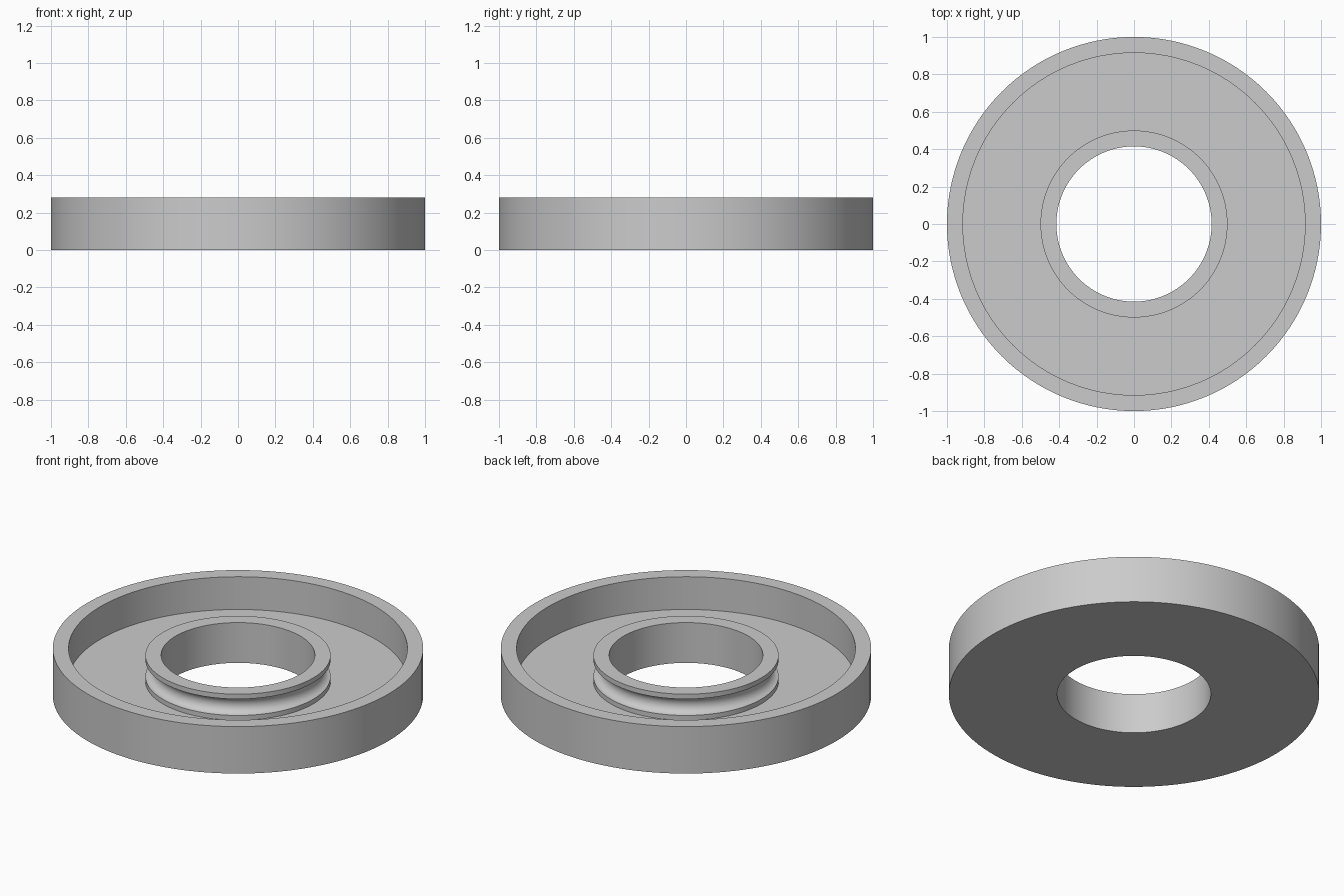
import bpy, bmesh, math
from mathutils import Vector

cube = bpy.data.objects.get("Cube")
if cube:
    bpy.data.objects.remove(cube, do_unlink=True)

SEGMENTS = 128
HOLE_R, HUB_R, WALL_R, OUTER_R = 0.415, 0.5, 0.915, 1.0
FLOOR_Z, HUB_Z, RIM_Z = 0.085, 0.24, 0.28

# Single grey finish
grey = bpy.data.materials.new("light_grey")
grey.use_nodes = True
color = (0.6, 0.6, 0.6, 1)
grey.diffuse_color = color
grey.node_tree.nodes["Principled BSDF"].inputs["Base Color"].default_value = color


def lathe(name, profile):
    """Revolve a closed (radius, height) profile around z."""
    bm = bmesh.new()
    verts = [bm.verts.new((r, 0, z)) for r, z in profile]
    edges = [bm.edges.new((v, verts[(i + 1) % len(verts)])) for i, v in enumerate(verts)]
    bmesh.ops.spin(bm, geom=verts + edges, cent=Vector(), axis=(0, 0, 1),
                   angle=math.tau, steps=SEGMENTS, use_merge=True)
    bmesh.ops.remove_doubles(bm, verts=bm.verts, dist=0.0001)
    bmesh.ops.recalc_face_normals(bm, faces=bm.faces)
    mesh = bpy.data.meshes.new(name)
    bm.to_mesh(mesh)
    bm.free()
    obj = bpy.data.objects.new(name, mesh)
    bpy.context.collection.objects.link(obj)
    mesh.materials.append(grey)
    bpy.ops.object.select_all(action='DESELECT')
    obj.select_set(True)
    bpy.context.view_layer.objects.active = obj
    bpy.ops.object.shade_smooth_by_angle(angle=math.radians(30))
    return obj


# Rounded groove around the hub, listed from top to bottom
GROOVE_MID, GROOVE_HALF, GROOVE_DEPTH, STEPS = 0.162, 0.049, 0.045, 16
groove = []
for i in range(STEPS + 1):
    a = math.pi * i / STEPS
    groove.append((HUB_R - GROOVE_DEPTH * math.sin(a),
                   GROOVE_MID + GROOVE_HALF * math.cos(a)))

# Dished ring: bore, grooved hub, floor and outer wall
hub = [(HOLE_R, 0), (HOLE_R, HUB_Z), (HUB_R, HUB_Z)] + groove + [(HUB_R, FLOOR_Z)]
wall = [(WALL_R, FLOOR_Z), (WALL_R, RIM_Z), (OUTER_R, RIM_Z), (OUTER_R, 0)]
lathe("dished_ring_with_grooved_hub", hub + wall)
